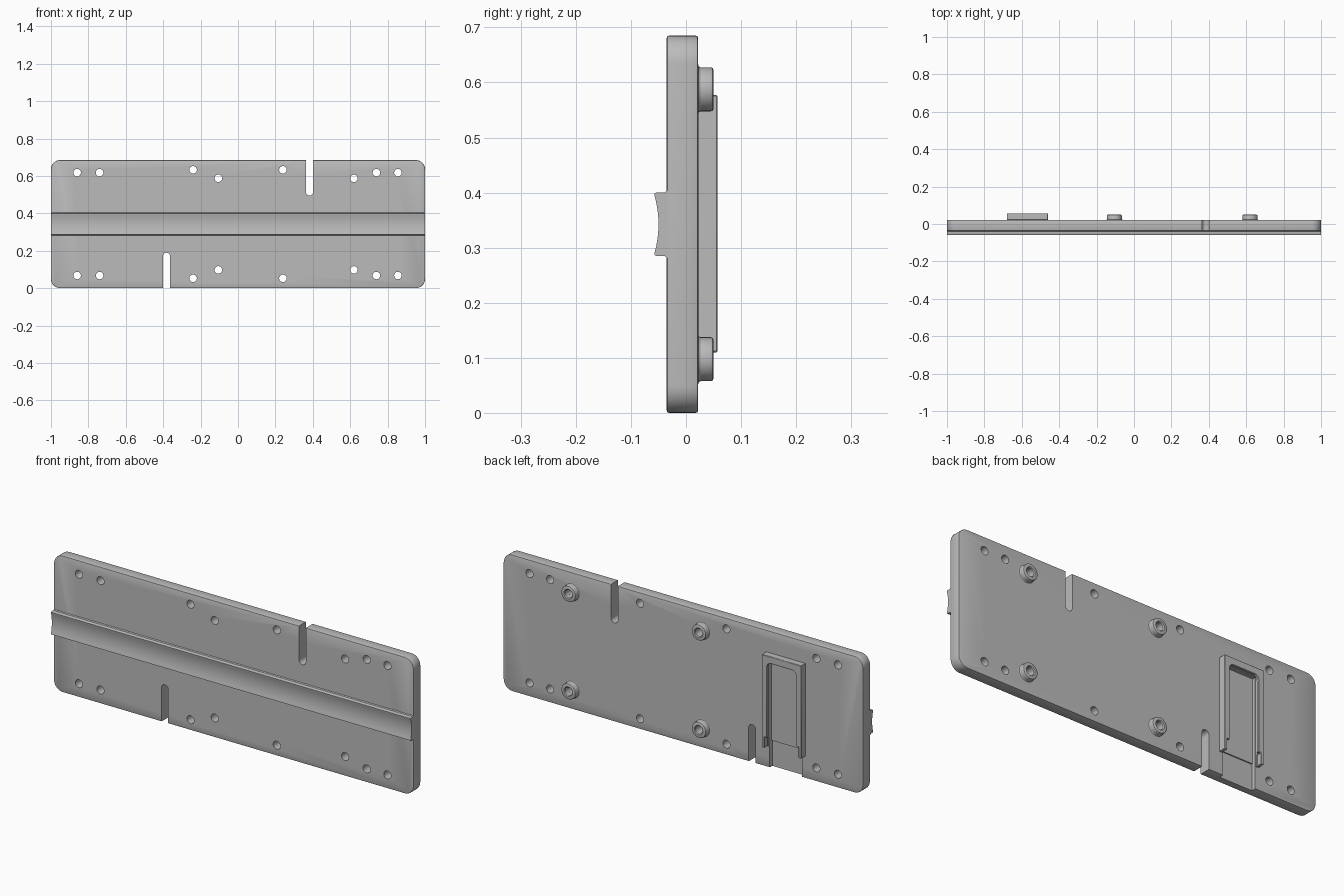
import bpy, bmesh
from math import pi, sin, cos
from mathutils import Vector

cube = bpy.data.objects.get("Cube")
if cube:
    bpy.data.objects.remove(cube, do_unlink=True)

grey = bpy.data.materials.new("plain grey")
grey.use_nodes = True
colour = (0.5, 0.5, 0.5, 1)
grey.diffuse_color = colour
grey.node_tree.nodes["Principled BSDF"].inputs["Base Color"].default_value = colour

HEIGHT = 0.685
MID = HEIGHT / 2
FRONT, BACK = -0.035, 0.022


def prism(name, outline, start, end, axis="y", bevel=0):
    """Extrude a closed outline: (x, z) along y, or (y, z) along x."""
    bm = bmesh.new()
    place = (lambda a, b: (a, start, b)) if axis == "y" else (lambda a, b: (start, a, b))
    face = bm.faces.new([bm.verts.new(place(a, b)) for a, b in outline])
    grown = bmesh.ops.extrude_face_region(bm, geom=[face])["geom"]
    step = Vector((0, end - start, 0)) if axis == "y" else Vector((end - start, 0, 0))
    bmesh.ops.translate(bm, vec=step, verts=[g for g in grown if isinstance(g, bmesh.types.BMVert)])
    bmesh.ops.recalc_face_normals(bm, faces=bm.faces[:])
    if bevel:
        rims = [e for e in bm.edges if any(len(f.verts) > 4 for f in e.link_faces)]
        bmesh.ops.bevel(bm, geom=rims, offset=bevel, segments=2, profile=0.5, affect="EDGES")
    return finish(name, bm)


def finish(name, bm):
    mesh = bpy.data.meshes.new(name)
    bm.to_mesh(mesh)
    bm.free()
    mesh.materials.append(grey)
    obj = bpy.data.objects.new(name, mesh)
    bpy.context.collection.objects.link(obj)
    return obj


def rounded(x0, x1, z0, z1, r, steps=8):
    """Rectangle outline with round corners."""
    corners = [(x1 - r, z1 - r), (x0 + r, z1 - r), (x0 + r, z0 + r), (x1 - r, z0 + r)]
    return [(cx + r * cos(a), cz + r * sin(a))
            for q, (cx, cz) in enumerate(corners)
            for a in [(q + i / steps) * pi / 2 for i in range(steps + 1)]]


def rect(x0, x1, z0, z1):
    return [(x0, z0), (x1, z0), (x1, z1), (x0, z1)]


def circle(x, z, r, n=28):
    return [(x + r * cos(2 * pi * i / n), z + r * sin(2 * pi * i / n)) for i in range(n)]


def cut(obj, outline, y0, y1):
    """Remove an extruded outline from an object."""
    cutter = prism("cutter", outline, y0, y1)
    cutter.hide_render = True
    mod = obj.modifiers.new("cut", "BOOLEAN")
    mod.operation, mod.solver, mod.object = "DIFFERENCE", "EXACT", cutter
    graph = bpy.context.evaluated_depsgraph_get()
    result = bpy.data.meshes.new_from_object(obj.evaluated_get(graph))
    obj.modifiers.clear()
    obj.data = result
    bpy.data.objects.remove(cutter, do_unlink=True)


def smooth(obj):
    bpy.ops.object.select_all(action="DESELECT")
    obj.select_set(True)
    bpy.context.view_layer.objects.active = obj
    bpy.ops.object.shade_smooth_by_angle(angle=pi / 6)


# Main plate with screw holes mirrored about its middle height
plate = prism("base_plate", rounded(-1, 1, 0, HEIGHT, 0.05), FRONT, BACK, bevel=0.004)
holes = [(-0.86, 0.275), (-0.74, 0.275), (-0.24, 0.29), (-0.105, 0.245),
         (0.24, 0.29), (0.62, 0.245), (0.74, 0.275), (0.855, 0.275)]
for x, dz in holes:
    for side in (-1, 1):
        cut(plate, circle(x, MID + side * dz, 0.02), -0.1, 0.1)

# Open slots, one from each long edge
SLOT = 0.019
for side in (-1, 1):
    z0, z1 = sorted((MID + side * 0.153, MID + side * 0.45))
    x = 0.3825 * side
    cut(plate, rounded(x - SLOT, x + SLOT, z0, z1, SLOT * 0.999), -0.1, 0.1)

# Shoe pocket and its entry channel in the plate's back
cut(plate, rect(-0.66, -0.48, 0.12, 0.55), 0.006, 0.1)
cut(plate, rect(-0.66, -0.48, -0.1, 0.13), 0.0, 0.1)
smooth(plate)

# Raised rail across the front with a hollow face
half = 0.0575
hollow = [(-0.05 - 0.007 * (t / 8) ** 2, MID + t / 8 * (half - 0.006)) for t in range(-8, 9)]
lower = [(FRONT + 0.002, MID - half - 0.004), (FRONT, MID - half - 0.004),
         (FRONT - 0.004, MID - half), (-0.054, MID - half), (-0.0575, MID - half + 0.002)]
upper = [(y, 2 * MID - z) for y, z in reversed(lower)]
rail = prism("front_rail", lower + hollow + upper, -1, 1, axis="x")
smooth(rail)

# Shoe receiver: block with a wide hollow under a narrower lipped opening
receiver = prism("shoe_receiver", rect(-0.68, -0.46, 0.11, 0.577), BACK - 0.001, 0.057)
cut(receiver, rect(-0.66, -0.48, 0, 0.55), 0, 0.043)
cut(receiver, rounded(-0.65, -0.49, 0, 0.542, 0.022), 0.03, 0.1)
cut(receiver, rect(-0.665, -0.475, 0, 0.165), 0.03, 0.1)
soft = receiver.modifiers.new("soft edges", "BEVEL")
soft.width, soft.segments = 0.002, 1
smooth(receiver)

# Hollow screw bosses turned around the y axis
profile = [(0.02, BACK - 0.002), (0.046, BACK - 0.002), (0.046, BACK), (0.042, BACK + 0.001),
           (0.04, BACK + 0.004), (0.04, 0.045), (0.0385, 0.0485), (0.035, 0.05),
           (0.024, 0.05), (0.02, 0.046)]


def boss(name, x, z, n=32):
    bm = bmesh.new()
    rings = [[bm.verts.new((px, y, pz)) for px, pz in circle(x, z, r, n)] for r, y in profile]
    for k, ring in enumerate(rings):
        after = rings[(k + 1) % len(rings)]
        for i in range(n):
            j = (i + 1) % n
            bm.faces.new((ring[i], ring[j], after[j], after[i]))
    bmesh.ops.recalc_face_normals(bm, faces=bm.faces[:])
    smooth(finish(name, bm))


for label, x in (("right", -0.105), ("left", 0.62)):
    for level, side in (("lower", -1), ("upper", 1)):
        boss(f"{level}_{label}_boss", x, MID + side * 0.245)
